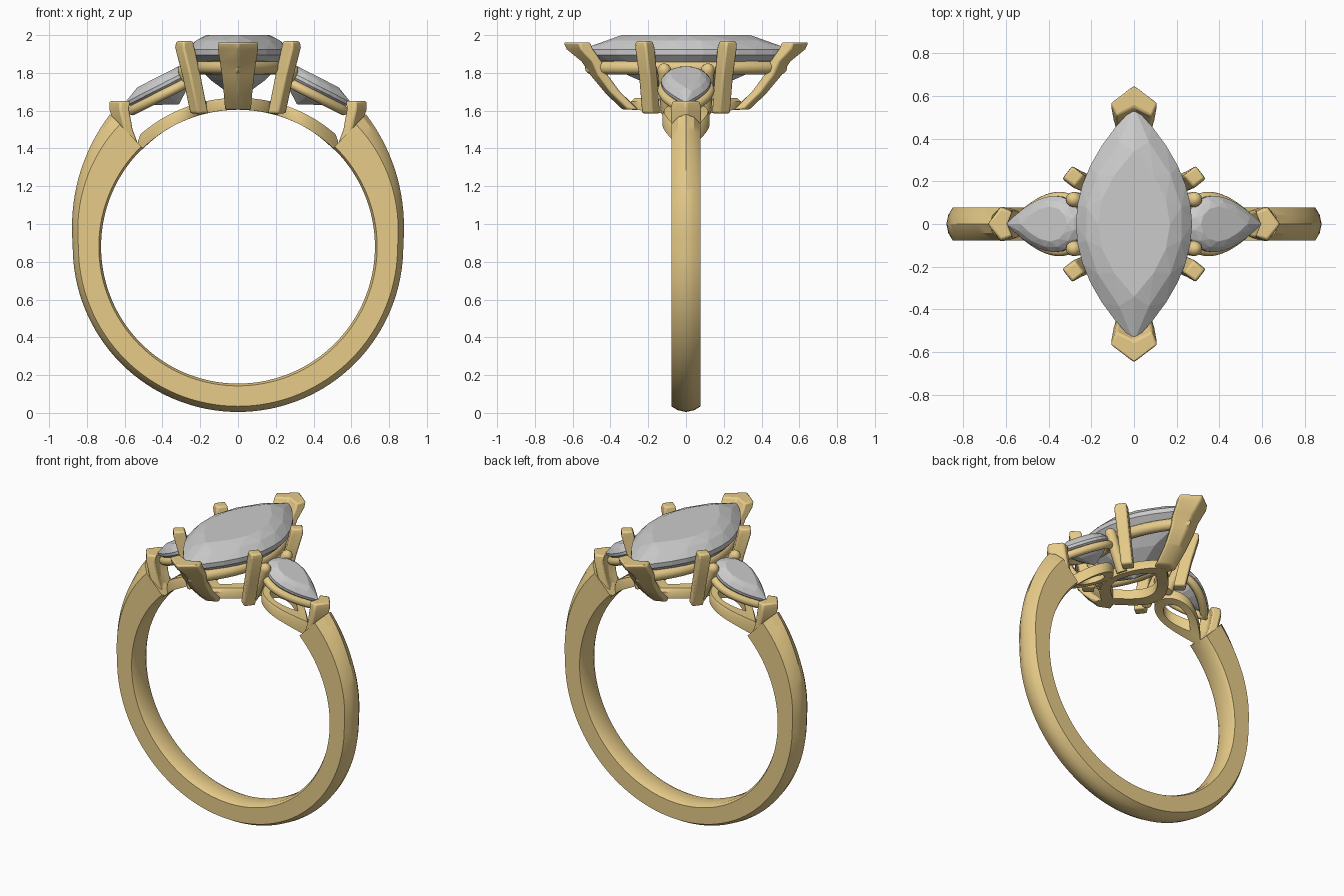
import bpy, bmesh, math
from mathutils import Vector, Matrix

if "Cube" in bpy.data.objects:
    bpy.data.objects.remove(bpy.data.objects["Cube"])

CZ, RI = 0.88, 0.725          # finger hole centre height and radius
gold = bpy.data.materials.new("gold")
gold.diffuse_color = (0.80, 0.60, 0.25, 1)
gold.use_nodes = True
gold.node_tree.nodes["Principled BSDF"].inputs["Base Color"].default_value = gold.diffuse_color


def finish(bm, name, mat=None, smooth=None, bevel=0):
    bmesh.ops.recalc_face_normals(bm, faces=bm.faces[:])
    me = bpy.data.meshes.new(name)
    bm.to_mesh(me)
    bm.free()
    ob = bpy.data.objects.new(name, me)
    bpy.context.collection.objects.link(ob)
    if mat:
        me.materials.append(mat)
    if bevel:
        m = ob.modifiers.new("soft_edges", 'BEVEL')
        m.width, m.segments, m.limit_method = bevel, 2, 'ANGLE'
        m.angle_limit = math.radians(40)
    if smooth:
        bpy.ops.object.select_all(action='DESELECT')
        bpy.context.view_layer.objects.active = ob
        ob.select_set(True)
        bpy.ops.object.shade_smooth_by_angle(angle=math.radians(smooth))
    return ob


def loft(name, rings, closed=False, smooth=35, bevel=0):
    """Skin a list of equal-length point rings."""
    bm = bmesh.new()
    vs = [[bm.verts.new(p) for p in r] for r in rings]
    n, k = len(rings), len(rings[0])
    for i in range(n if closed else n - 1):
        a, b = vs[i], vs[(i + 1) % n]
        for j in range(k):
            bm.faces.new((a[j], a[(j + 1) % k], b[(j + 1) % k], b[j]))
    if not closed:
        bm.faces.new(vs[0])
        bm.faces.new(vs[-1])
    return finish(bm, name, gold, smooth, bevel)


def marquise(a, b, n):
    """Pointed oval, points along y."""
    pts = []
    for i in range(n):
        t = -1 + 2 * i / n
        pts.append(Vector((a * (1 - t * t), b * t, 0)))
    return pts + [-p for p in pts]


def pear(tip, back, w, n):
    """Teardrop with the point along +x."""
    up = []
    for i in range(n):
        t = i / n
        up.append(Vector((tip * (1 - t), w * (1 - (1 - t) ** 1.8), 0)))
    for i in range(n):
        a = math.pi / 2 * i / n
        up.append(Vector((-back * math.sin(a), w * math.cos(a), 0)))
    low = [Vector((p.x, -p.y, 0)) for p in reversed(up[1:])]
    return up + [Vector((-back, 0, 0))] + low


def gem(name, outline, crown, girdle, depth, mat, table=0.62):
    """Faceted stone: hull of table, crown, girdle, pavilion and culet."""
    bm = bmesh.new()
    k = len(outline)
    levels = [(table, crown, 2, 0), (0.84, crown * 0.62, 2, 1), (1, 0, 1, 0),
              (1, -girdle, 1, 0), (0.55, -girdle - depth * 0.55, 2, 1)]
    for s, z, step, off in levels:
        for i in range(off, k, step):
            p = outline[i] * s
            bm.verts.new(mat @ Vector((p.x, p.y, z)))
    bm.verts.new(mat @ Vector((0, 0, -girdle - depth)))
    bmesh.ops.convex_hull(bm, input=bm.verts[:])
    bmesh.ops.delete(bm, geom=[v for v in bm.verts if not v.link_faces], context='VERTS')
    finish(bm, name)


def tube_loop(name, outline, r, z, mat, k=12):
    """Round wire rail following an outline."""
    rings, n = [], len(outline)
    for i, p in enumerate(outline):
        d = (outline[(i + 1) % n] - outline[i - 1]).normalized()
        nrm = Vector((d.y, -d.x, 0))
        rings.append([mat @ (p + Vector((0, 0, z)) + nrm * r * math.cos(2 * math.pi * j / k)
                      + Vector((0, 0, r * math.sin(2 * math.pi * j / k)))) for j in range(k)])
    loft(name, rings, True, 50)


def foot_ring(name, outline, inner, x0, s):
    """Flat ring wrapped over the finger cylinder."""
    rings = []
    for p in outline:
        ring = []
        for sc, r in ((1, RI), (1, RI + .045), (.93, RI + .063), (inner, RI + .063), (inner, RI)):
            x = x0 + p.x * sc
            ring.append((s * x, p.y * sc, CZ + math.sqrt(r * r - x * x)))
        rings.append(ring)
    loft(name, rings, True, 40)


def chevron(tip, w, d, t):
    """V section pointing along +first axis: (along, across) pairs."""
    return [(tip, 0), (tip - d, w), (tip - d - t * .6, w * .75), (tip - t, 0),
            (tip - d - t * .6, -w * .75), (tip - d, -w)]


# Shank: domed outside, rising towards the shoulders
rings = []
for i in range(97):
    phi = 44 + 272 * i / 96
    k = max(0, (90 - min(phi, 360 - phi)) / 46)
    R = 0.875 + 0.10 * k ** 1.2
    drop = 0.03 + 0.045 * k ** 2
    hw = 0.078
    prof = [(RI, -.055), (RI, .055), (RI + .012, hw), (R - drop, hw),
            (R - drop * .3, hw * .55), (R, 0), (R - drop * .3, -hw * .55),
            (R - drop, -hw), (RI + .012, -hw)]
    a = math.radians(phi)
    rings.append([(r * math.sin(a), y, CZ + r * math.cos(a)) for r, y in prof])
loft("shank", rings, smooth=28)

# Centre stone, its rail and its foot
gem("centre_stone", marquise(.272, .55, 12), .075, .03, .24, Matrix.Translation((0, 0, 1.925)))
tube_loop("centre_rail", marquise(.215, .50, 24), .036, 1.828, Matrix())
foot_ring("centre_foot", marquise(.20, .29, 24), .68, 0, 1)

# V prongs at the points of the centre stone: z, tip, width, v depth, thickness
v_path = [(1.605, .335, .072, .03, .085), (1.70, .435, .080, .035, .085),
          (1.79, .510, .090, .045, .085), (1.86, .555, .100, .06, .085),
          (1.925, .635, .110, .08, .11), (1.962, .652, .110, .085, .105)]
for s, side in ((-1, "front"), (1, "back")):
    loft(side + "_v_prong", [[(x, s * y, z) for y, x in chevron(t, w, d, th)]
                             for z, t, w, d, th in v_path], bevel=.01)

tilt = math.radians(27)
for s, side in ((1, "right"), (-1, "left")):
    # Tilted frame of the side stone
    frame = Matrix.Diagonal((s, 1, 1, 1)) @ Matrix.Translation((.375, 0, 1.757)) \
        @ Matrix.Rotation(tilt, 4, 'Y')
    gem(side + "_stone", pear(.25, .145, .132, 6), .042, .018, .12, frame)
    tube_loop(side + "_stone_rail", pear(.235, .135, .125, 14), .026, -.055, frame)
    foot_ring(side + "_stone_foot", pear(.20, .13, .125, 14), .58, .33, s)

    # V prong where the shank meets the side stone
    loft(side + "_shoulder_prong",
         [[(s * x, y, z) for x, y in chevron(t, w, d, th)] for z, t, w, d, th in
          ((1.39, .60, .070, .04, .075), (1.50, .65, .080, .05, .075),
           (1.61, .685, .084, .06, .085), (1.65, .685, .075, .06, .095))], bevel=.01)

    for f, end in ((-1, "front"), (1, "back")):
        # Square prongs gripping the flanks of the centre stone
        rings = []
        for x, y, z, h in ((.205, .185, 1.585, .036), (.245, .20, 1.78, .037),
                           (.282, .218, 1.935, .039), (.283, .222, 1.968, .034)):
            corners = []
            for q in range(4):
                a = math.radians(83 + 90 * q)
                corners.append((s * (x + h * 1.414 * math.cos(a)),
                                f * (y + h * 1.414 * math.sin(a)), z))
            rings.append(corners)
        loft(f"{side}_{end}_prong", rings, bevel=.01)

        # Round-tipped prongs gripping the side stone
        base, top = Vector((.18, .10, 1.59)), Vector((.283, .115, 1.815))
        ax = (top - base).normalized()
        e1 = ax.cross(Vector((0, 1, 0))).normalized()
        e2 = ax.cross(e1)
        rings = []
        for c, r in [(base, .033), (top, .036)] + [
                (top + ax * .036 * math.sin(b), .036 * math.cos(b)) for b in (.4, .8, 1.2, 1.5)]:
            pts = [c + e1 * r * math.cos(j * math.pi / 6) + e2 * r * math.sin(j * math.pi / 6)
                   for j in range(12)]
            rings.append([(s * p.x, f * p.y, p.z) for p in pts])
        loft(f"{side}_{end}_bead_prong", rings, smooth=50)
